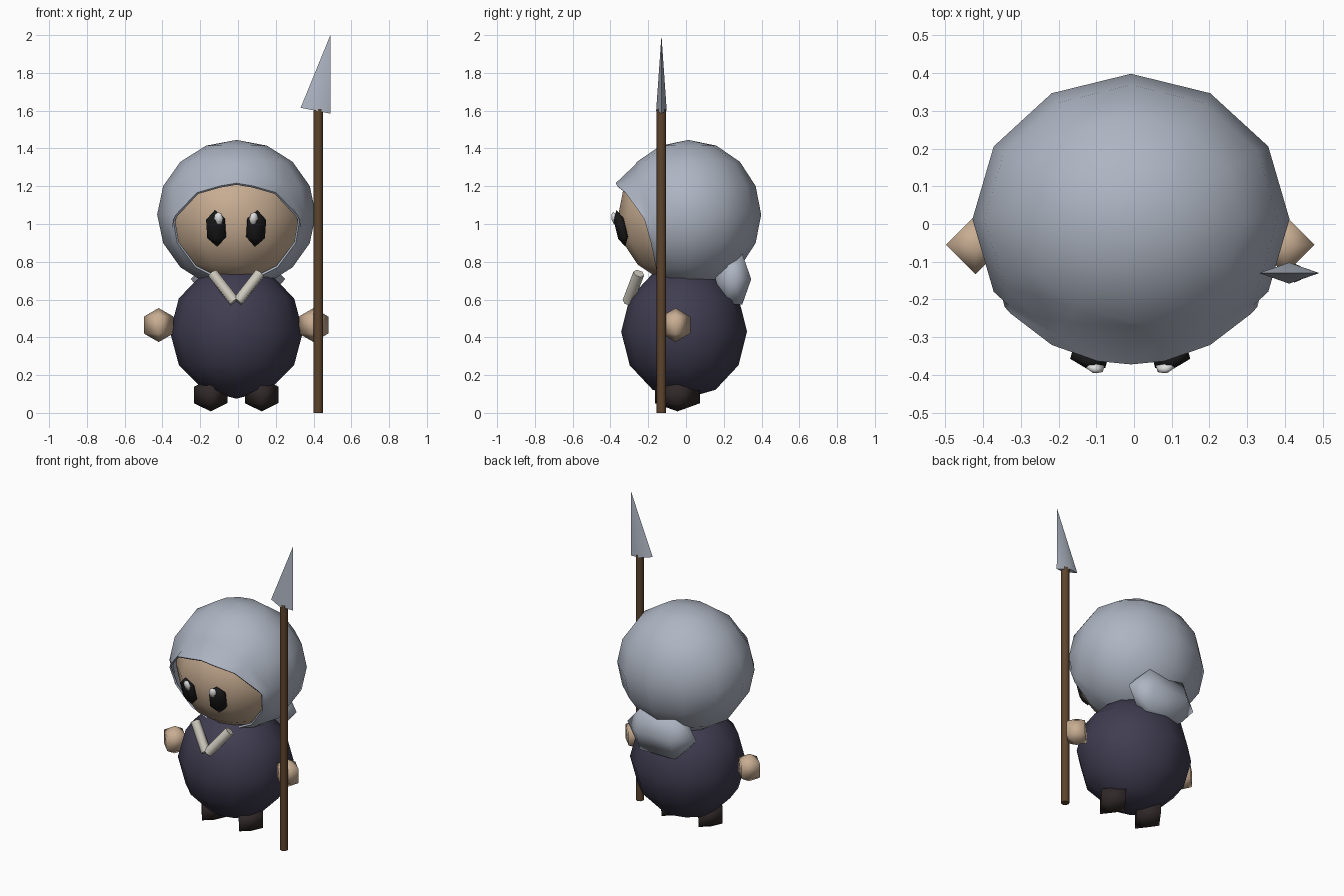
import bpy, bmesh, math
from mathutils import Matrix, Vector, Euler

cube = bpy.data.objects.get("Cube")
if cube:
    bpy.data.objects.remove(cube, do_unlink=True)


def material(name, rgb):
    m = bpy.data.materials.new(name)
    m.use_nodes = True
    m.diffuse_color = (*rgb, 1)
    bsdf = m.node_tree.nodes["Principled BSDF"]
    bsdf.inputs["Base Color"].default_value = (*rgb, 1)
    bsdf.inputs["Roughness"].default_value = 0.7
    return m


STEEL = material("steel grey", (0.42, 0.46, 0.54))
SKIN = material("skin", (0.58, 0.42, 0.29))
NAVY = material("dark navy", (0.05, 0.046, 0.08))
WOOD = material("brown wood", (0.11, 0.058, 0.027))
BOOT = material("dark brown", (0.03, 0.021, 0.021))
BLACK = material("black", (0.009, 0.009, 0.009))
CREAM = material("cream", (0.6, 0.57, 0.5))
WHITE = material("white", (0.75, 0.75, 0.75))


def finish(name, bm, mat, sharp=None):
    """Turn a bmesh into a smooth object, keeping edges over `sharp` degrees hard."""
    bmesh.ops.recalc_face_normals(bm, faces=bm.faces[:])
    for f in bm.faces:
        f.smooth = True
    if sharp:
        for e in bm.edges:
            if len(e.link_faces) == 2 and e.calc_face_angle() > math.radians(sharp):
                e.smooth = False
    me = bpy.data.meshes.new(name)
    bm.to_mesh(me)
    bm.free()
    me.materials.append(mat)
    ob = bpy.data.objects.new(name, me)
    bpy.context.collection.objects.link(ob)
    return ob


def sphere_mesh(loc, radii, segs, rings, rot=(0, 0, 0)):
    bm = bmesh.new()
    bmesh.ops.create_uvsphere(bm, u_segments=segs, v_segments=rings, radius=1)
    turn = Euler([math.radians(a) for a in rot])
    bm.transform(Matrix.LocRotScale(Vector(loc), turn, Vector(radii)))
    return bm


def ball(name, mat, *args, **kw):
    return finish(name, sphere_mesh(*args, **kw), mat)


def rod(name, mat, a, b, radius, segs):
    """Straight prism between two points."""
    a, b = Vector(a), Vector(b)
    bm = bmesh.new()
    bmesh.ops.create_cone(bm, cap_ends=True, segments=segs, radius1=radius,
                          radius2=radius, depth=(b - a).length)
    turn = (b - a).to_track_quat('Z', 'Y')
    bm.transform(Matrix.LocRotScale((a + b) / 2, turn, None))
    return finish(name, bm, mat, sharp=70)


# Body and face
ball("body", NAVY, (-0.008, -0.01, 0.43), (0.352, 0.333, 0.355), 12, 6)
ball("face", SKIN, (-0.008, -0.005, 1.04), (0.365, 0.355, 0.36), 12, 8)

# Hood: a ball with the face opening cut by two planes
centre, radii = Vector((-0.008, 0.013, 1.05)), Vector((0.42, 0.385, 0.395))
hood = sphere_mesh(centre, radii, 12, 8)
corner = Vector((0, -0.21, 1.02))
brow = Vector((0, 0.2, 0.125)).normalized()     # points up and back
cheek = Vector((0, 0.27, 0.055)).normalized()   # points back
for normal in (brow, cheek):
    bmesh.ops.bisect_plane(hood, geom=hood.verts[:] + hood.edges[:] + hood.faces[:],
                           plane_co=corner, plane_no=normal, dist=1e-5)
opening = [f for f in hood.faces
           if all((f.calc_center_median() - corner).dot(n) < 0 for n in (brow, cheek))]
bmesh.ops.delete(hood, geom=opening, context='FACES')
# Flare the brow rim out to the widest outline
for v in hood.verts:
    if v.is_boundary and abs((v.co - corner).dot(brow)) < 1e-4:
        d = v.co - centre
        reach = math.hypot(d.x / radii.x, d.y / radii.y)
        v.co.x, v.co.y = centre.x + d.x / reach, centre.y + d.y / reach
hood_ob = finish("hood", hood, STEEL)
shell = hood_ob.modifiers.new("shell", 'SOLIDIFY')
shell.thickness, shell.offset = 0.012, -1
split = hood_ob.modifiers.new("crisp rim", 'EDGE_SPLIT')
split.split_angle = math.radians(60)

# Gathered cloth behind the neck, its poles pointing sideways
ball("hood_back_fold", STEEL, (0, 0.25, 0.708), (0.18, 0.11, 0.25), 6, 3, rot=(0, 90, 0))

# Paired parts
for side, s in (("right", -1), ("left", 1)):
    mid = -0.01
    ball(side + "_hand", SKIN, (mid + s * 0.41, -0.055, 0.465), (0.09, 0.09, 0.09), 4, 3)
    ball(side + "_foot", BOOT, (mid + s * 0.135, -0.045, 0.095), (0.102, 0.139, 0.087), 4, 3)
    ball(side + "_eye", BLACK, (mid + s * 0.106, -0.345, 0.977), (0.064, 0.032, 0.1), 6, 3,
         rot=(14, 0, s * 15))
    ball(side + "_eye_glint", WHITE, (mid + s * 0.093, -0.378, 1.028), (0.027, 0.017, 0.036),
         6, 4, rot=(14, 0, s * 15))
    rod(side + "_collar", CREAM, (mid + s * 0.125, -0.25, 0.738),
        (mid + s * 0.008, -0.307, 0.588), 0.03, 6)

# Spear
rod("spear_shaft", WOOD, (0.425, -0.13, 0), (0.425, -0.13, 1.61), 0.025, 8)
tip = bmesh.new()
bmesh.ops.create_cone(tip, cap_ends=True, segments=4, radius1=1, radius2=0, depth=1)
tip.transform(Matrix.LocRotScale(Vector((0.45, -0.13, 1.8)), Euler((0, math.radians(11), 0)),
                                 Vector((0.081, 0.028, 0.408))))
finish("spear_head", tip, STEEL, sharp=60)
